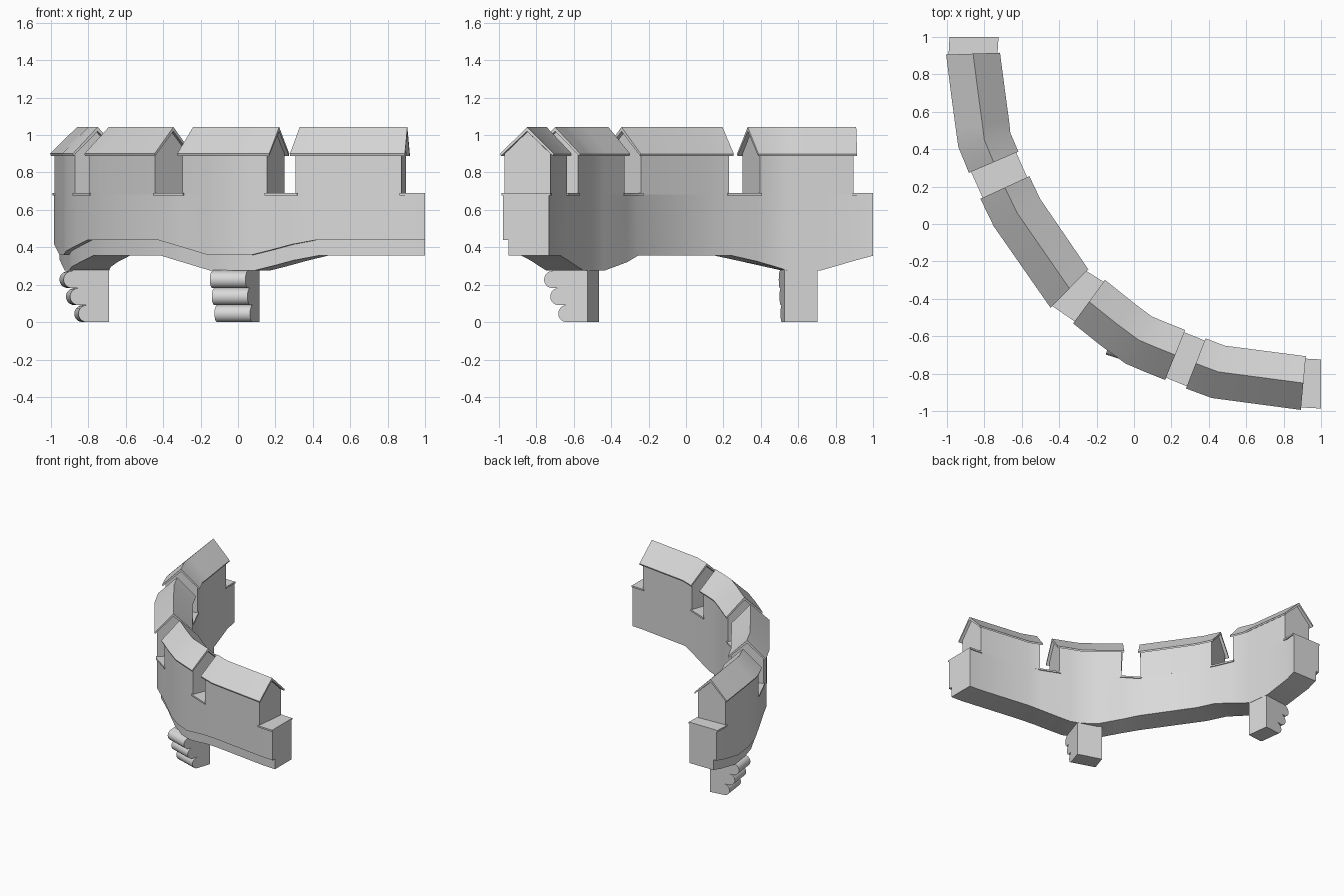
import bpy, bmesh, math
from mathutils import Vector

if "Cube" in bpy.data.objects:
    bpy.data.objects.remove(bpy.data.objects["Cube"])

stone = bpy.data.materials.new("pale_grey_stone")
stone.use_nodes = True
GREY = (0.7, 0.7, 0.7, 1)
stone.diffuse_color = GREY
stone.node_tree.nodes["Principled BSDF"].inputs["Base Color"].default_value = GREY

# Centre line of the curved wall, with the height of the underside
PATH = [(-.855, 1, .355), (-.86, .91, .332), (-.833, .7, .275), (-.81, .53, .275),
        (-.80, .45, .295), (-.75, .33, .325), (-.69, .195, .355), (-.625, .06, .355),
        (-.345, -.345, .355), (-.24, -.415, .32), (-.09, -.535, .275), (.025, -.62, .275),
        (.12, -.66, .275), (.22, -.70, .3), (.33, -.745, .33), (.45, -.79, .355),
        (.905, -.85, .355), (1, -.855, .355)]
PTS = [Vector(p[:2]) for p in PATH]
LAST = len(PTS) - 1


def inward(i):
    if i == 0:
        return Vector((1, 0))
    if i == LAST:
        return Vector((0, 1))
    d = (PTS[i] - PTS[i - 1]).normalized() + (PTS[i + 1] - PTS[i]).normalized()
    return Vector((-d.y, d.x)).normalized()


DIRS = [inward(i) for i in range(LAST + 1)]
RUN = [0.0]
for a, b in zip(PTS, PTS[1:]):
    RUN.append(RUN[-1] + (b - a).length)


def station(s):
    """Position, inward direction and underside height at a distance along the wall."""
    i = max(j for j in range(LAST) if RUN[j] <= s + 1e-6)
    f = (s - RUN[i]) / (RUN[i + 1] - RUN[i])
    low = PATH[i][2] + (PATH[i + 1][2] - PATH[i][2]) * f
    return PTS[i].lerp(PTS[i + 1], f), DIRS[i].lerp(DIRS[i + 1], f).normalized(), low


def loft(name, rings):
    """Solid through matching rings of points, with end caps."""
    bm = bmesh.new()
    loops = [[bm.verts.new(p) for p in ring] for ring in rings]
    n = len(loops[0])
    for a, b in zip(loops, loops[1:]):
        for k in range(n):
            m = (k + 1) % n
            bm.faces.new((a[k], a[m], b[m], b[k]))
    bm.faces.new(loops[0])
    bm.faces.new(loops[-1])
    bmesh.ops.recalc_face_normals(bm, faces=bm.faces)
    mesh = bpy.data.meshes.new(name)
    bm.to_mesh(mesh)
    bm.free()
    mesh.materials.append(stone)
    ob = bpy.data.objects.new(name, mesh)
    bpy.context.collection.objects.link(ob)
    bpy.ops.object.select_all(action='DESELECT')
    ob.select_set(True)
    bpy.context.view_layer.objects.active = ob
    bpy.ops.object.shade_smooth_by_angle(angle=math.radians(35))


def sweep(name, start, end, profile):
    """Sweep a cross-section along part of the wall; profile depends on the underside."""
    stops = [start] + [r for r in RUN if start + .01 < r < end - .01] + [end]
    rings = []
    for s in stops:
        p, d, low = station(s)
        rings.append([(*(p + d * u), z) for u, z in profile(low)])
    loft(name, rings)


# Main wall, set back along its outer foot
W, TOP = .123, .683
sweep("wall", 0, RUN[-1], lambda low: [
    (W, TOP), (W, low), (-W + .03, low), (-W + .03, low + .085), (-W, low + .085), (-W, TOP)])

# Merlons with gabled tops and thin overhanging roofs
spans = [(1, 5), (6, 8), (9, 13), (14, 16)]
for n, (a, b) in enumerate(spans, 1):
    sweep(f"merlon_{n}", RUN[a] + .02, RUN[b] - .02, lambda low: [
        (W, TOP), (-W, TOP), (-W, .9), (0, 1.018), (W, .9)])
    sweep(f"merlon_roof_{n}", RUN[a], RUN[b], lambda low: [
        (-.14, .888), (-.144, .9), (0, 1.043), (.144, .9), (.14, .888), (0, 1.02)])

# Ledges in the gaps between merlons
edges = [0] + [RUN[i] for span in spans for i in span] + [RUN[-1]]
for n in range(0, len(edges), 2):
    a, b = max(0, edges[n] - .03), min(RUN[-1], edges[n + 1] + .03)
    sweep(f"ledge_{n // 2 + 1}", a, b, lambda low: [
        (.131, .677), (-.131, .677), (-.131, .69), (.131, .69)])


# Corbels with three rounded steps on the outer side
def corbel(name, back, angle, width):
    along = Vector((math.cos(angle), math.sin(angle)))
    out = Vector((along.y, -along.x))
    r = .0455
    outline = [(0, .28), (0, 0)]
    for step, depth in enumerate((.165, .21, .245)):
        for k in range(11):
            t = math.pi * (k / 10 - .5)
            outline.append((depth - r + r * math.cos(t), r * (2 * step + 1) + r * math.sin(t)))
    outline.append((.19, .28))
    loft(name, [[(*(Vector(back) + out * u + along * h), z) for u, z in outline]
                for h in (-width / 2, width / 2)])


corbel("front_corbel", (.02, -.495), math.radians(-18), .2)
corbel("side_corbel", (-.7, .615), math.radians(-83), .18)
